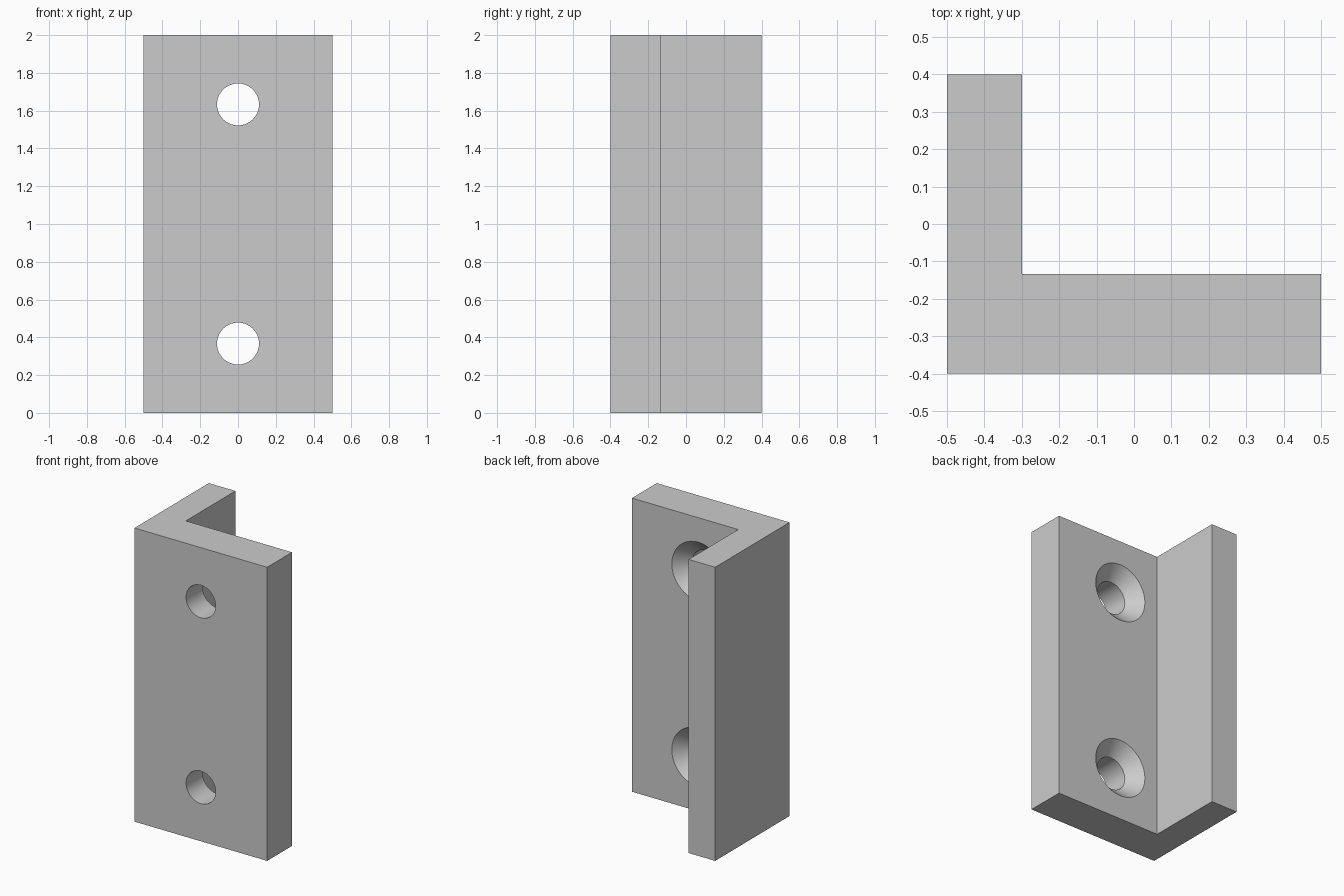
import bpy, bmesh, math
from mathutils import Matrix

cube = bpy.data.objects.get("Cube")
if cube:
    bpy.data.objects.remove(cube, do_unlink=True)

HEIGHT = 2.0
FRONT, PLATE_BACK, BACK = -0.4, -0.133, 0.4
HOLE_R, SINK_R = 0.111, 0.2
SINK_DEPTH = SINK_R - HOLE_R
HOLE_HEIGHTS = (0.367, 1.633)

grey = bpy.data.materials.new("plain grey")
grey.use_nodes = True
colour = (0.6, 0.6, 0.6, 1)
grey.diffuse_color = colour
grey.node_tree.nodes["Principled BSDF"].inputs["Base Color"].default_value = colour


def make_object(name, bm):
    bmesh.ops.recalc_face_normals(bm, faces=bm.faces)
    mesh = bpy.data.meshes.new(name)
    bm.to_mesh(mesh)
    bm.free()
    mesh.materials.append(grey)
    obj = bpy.data.objects.new(name, mesh)
    bpy.context.collection.objects.link(obj)
    return obj


# L-shaped bracket: profile extruded upwards
bm = bmesh.new()
profile = [(-0.5, FRONT), (0.5, FRONT), (0.5, PLATE_BACK),
           (-0.3, PLATE_BACK), (-0.3, BACK), (-0.5, BACK)]
base = bm.faces.new([bm.verts.new((x, y, 0)) for x, y in profile])
ext = bmesh.ops.extrude_face_region(bm, geom=[base])
top = [v for v in ext["geom"] if isinstance(v, bmesh.types.BMVert)]
bmesh.ops.translate(bm, verts=top, vec=(0, 0, HEIGHT))
bracket = make_object("angle_bracket", bm)


# Countersunk screw holes: a lathed cutter, widening towards the back
def screw_hole_cutter(z):
    over = 0.05
    outline = [(0, FRONT - over), (HOLE_R, FRONT - over),
               (HOLE_R, PLATE_BACK - SINK_DEPTH),
               (SINK_R, PLATE_BACK), (SINK_R + over, PLATE_BACK + over),
               (0, PLATE_BACK + over)]
    bm = bmesh.new()
    verts = [bm.verts.new((r, y, z)) for r, y in outline]
    edges = [bm.edges.new(pair) for pair in zip(verts, verts[1:])]
    bmesh.ops.spin(bm, geom=verts + edges, cent=(0, 0, z), axis=(0, 1, 0),
                   angle=math.tau, steps=64)
    bmesh.ops.remove_doubles(bm, verts=bm.verts, dist=0.0001)
    return make_object("screw_hole_cutter", bm)


bpy.context.view_layer.objects.active = bracket
for z in HOLE_HEIGHTS:
    cutter = screw_hole_cutter(z)
    mod = bracket.modifiers.new("screw_hole", "BOOLEAN")
    mod.operation = "DIFFERENCE"
    mod.solver = "EXACT"
    mod.object = cutter
    bpy.ops.object.modifier_apply(modifier=mod.name)
    bpy.data.objects.remove(cutter, do_unlink=True)

# Smooth hole walls, crisp edges elsewhere
bpy.ops.object.select_all(action="DESELECT")
bracket.select_set(True)
bpy.ops.object.shade_smooth_by_angle(angle=math.radians(30))
